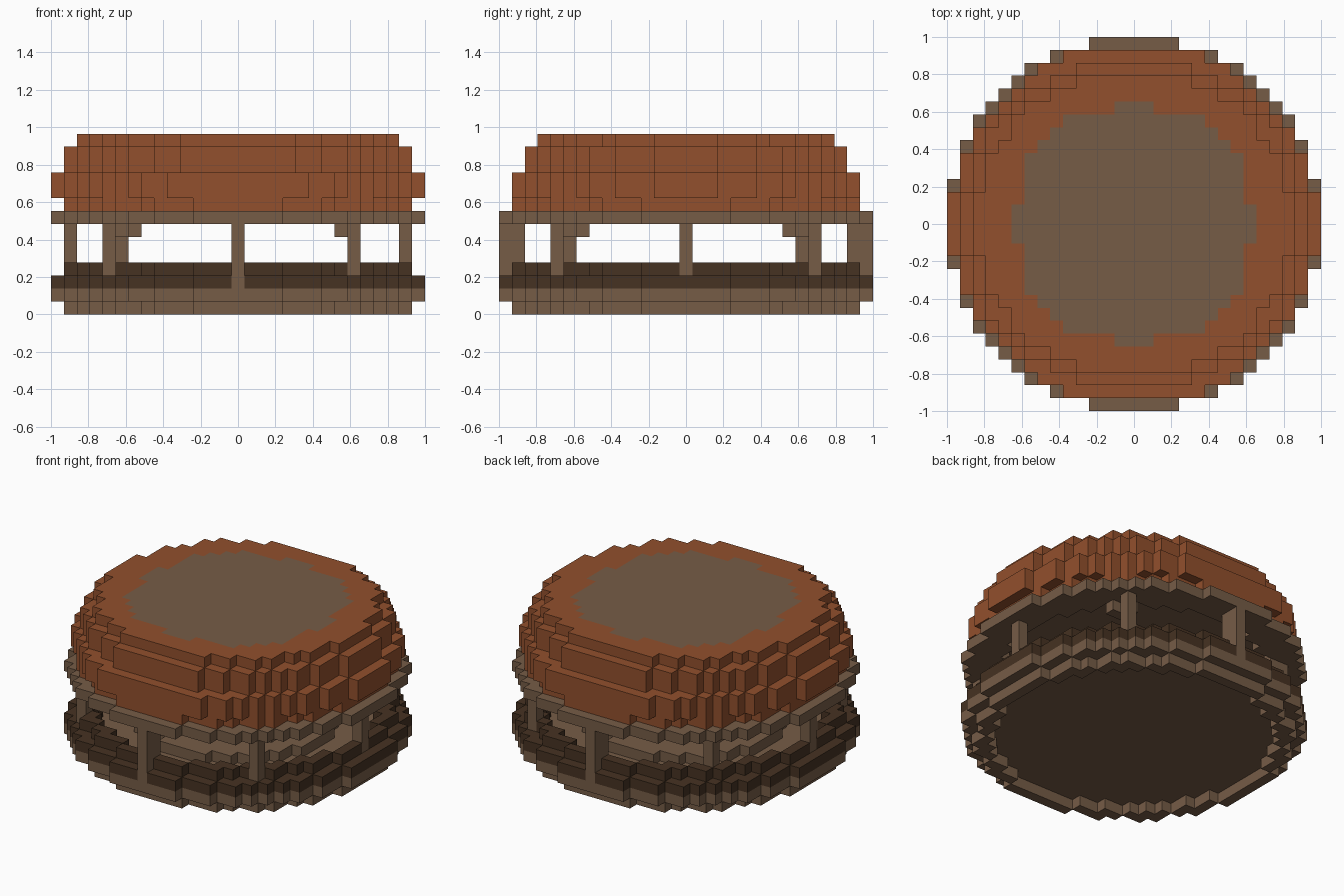
import bpy
import bmesh
from mathutils import Vector

cube = bpy.data.objects.get("Cube")
if cube:
    bpy.data.objects.remove(cube, do_unlink=True)

U = 2 / 29       # edge of one block
SPAN = range(-14, 15)


def material(name, rgb):
    m = bpy.data.materials.new(name)
    m.use_nodes = True
    col = (*rgb, 1)
    m.diffuse_color = col
    bsdf = m.node_tree.nodes["Principled BSDF"]
    bsdf.inputs["Base Color"].default_value = col
    bsdf.inputs["Roughness"].default_value = 0.9
    return m


brown = material("brown", (0.18, 0.107, 0.062))
rust = material("rust", (0.287, 0.08, 0.026))
dark = material("dark brown", (0.061, 0.032, 0.016))


def disc(k, a, b=None, hole=0):
    """Blocks of layer k inside an ellipse, outside a round hole."""
    b = b or a
    return {(i, j, k) for i in SPAN for j in SPAN
            if (i / a) ** 2 + (j / b) ** 2 <= 1 and i * i + j * j >= hole * hole}


def column(i, j, low):
    return {(i, j, k) for k in range(low, 7)}


def patch(i, j):
    """Outline of the brown area on the roof."""
    x, y = abs(i), abs(j)
    if max(x, y) >= 9:
        return max(x, y) == 9 and min(x, y) <= 1
    return x * x + y * y < 90


# Posts: front and back pairs, side posts and diagonal posts with brackets
posts = column(13, 0, 3) | column(-13, 0, 3)
for s in (-1, 1):
    posts |= column(0, 14 * s, 2) | column(0, 13 * s, 2)
for i, j in ((9, -10), (9, 10), (-10, -9), (-9, 9)):
    posts |= column(i, j, 3)
for sx in (-1, 1):
    for sy in (-1, 1):
        posts |= {(sx * x, sy * y, 6) for x, y in ((8, 8), (8, 9), (9, 8))}

# Roof layers, wider along x than along y
roof = disc(8, 13.5)
for k, a, b in ((9, 14.32, 13.96), (10, 14.32, 13.96),
                (11, 13.3, 12.9), (12, 13.3, 12.9), (13, 12.3, 11.92)):
    roof |= disc(k, a, b)

parts = {
    "base_rim": (disc(0, 13.5, hole=12.5), [brown]),
    "floor": (disc(1, 14.5) | disc(2, 8.5), [brown]),
    "low_wall": ((disc(2, 14.5, hole=12.5) | disc(3, 13.5, hole=12.5)) - posts, [dark]),
    "posts": (posts, [brown]),
    "eave_ring": (disc(7, 14.5, hole=11.5), [brown]),
    "roof": (roof, [rust, brown]),
}
solid = set().union(*(cells for cells, _ in parts.values()))
AXES = [Vector(v) for v in ((1, 0, 0), (0, 1, 0), (0, 0, 1))]


def build(name, cells, mats):
    """Join blocks into one mesh, keeping only the exposed faces."""
    bm = bmesh.new()
    for c in sorted(cells):
        mid = Vector((c[0], c[1], c[2] + 0.5))
        for n in range(3):
            for s in (-1, 1):
                nxt = tuple(v + s * (m == n) for m, v in enumerate(c))
                if nxt in solid:
                    continue
                u, v = AXES[(n + 1) % 3] / 2, AXES[(n + 2) % 3] / 2
                o = mid + AXES[n] * s / 2
                ring = [o - u - v, o + u - v, o + u + v, o - u + v]
                f = bm.faces.new([bm.verts.new(p * U) for p in ring[::s]])
                # Roof patch on top and brown ceiling below
                if len(mats) > 1 and n == 2:
                    top = s > 0 and c[2] == 13 and patch(c[0], c[1])
                    ceiling = s < 0 and c[2] == 8
                    f.material_index = int(top or ceiling)
    bmesh.ops.remove_doubles(bm, verts=bm.verts, dist=U / 100)
    me = bpy.data.meshes.new(name)
    bm.to_mesh(me)
    bm.free()
    for m in mats:
        me.materials.append(m)
    bpy.context.collection.objects.link(bpy.data.objects.new(name, me))


for part, (cells, mats) in parts.items():
    build(part, cells, mats)
